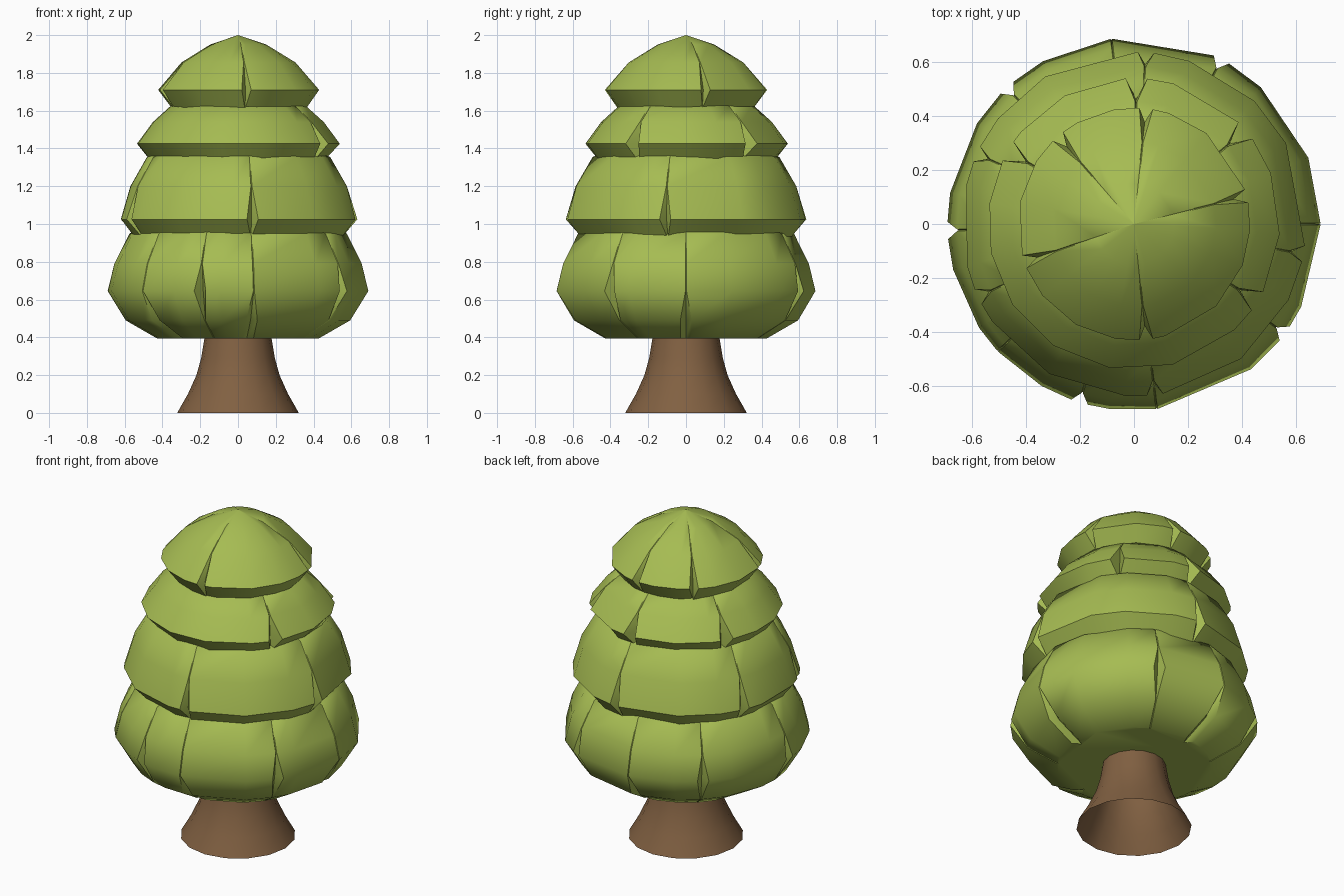
import bpy, bmesh, math, random
from mathutils import Vector

if "Cube" in bpy.data.objects:
    bpy.data.objects.remove(bpy.data.objects["Cube"])

random.seed(4)


def material(name, rgb):
    m = bpy.data.materials.new(name)
    m.diffuse_color = (*rgb, 1)
    m.use_nodes = True
    m.node_tree.nodes["Principled BSDF"].inputs["Base Color"].default_value = m.diffuse_color
    return m


leaf = material("leaf green", (0.38, 0.50, 0.085))
bark = material("bark brown", (0.22, 0.118, 0.054))


def finish(bm, name, mat, angle):
    bmesh.ops.recalc_face_normals(bm, faces=bm.faces)
    me = bpy.data.meshes.new(name)
    bm.to_mesh(me)
    bm.free()
    ob = bpy.data.objects.new(name, me)
    bpy.context.collection.objects.link(ob)
    me.materials.append(mat)
    bpy.ops.object.select_all(action='DESELECT')
    ob.select_set(True)
    bpy.context.view_layer.objects.active = ob
    bpy.ops.object.shade_smooth_by_angle(angle=math.radians(angle))
    return ob


def bridge(bm, rings):
    n = len(rings[0])
    for a, b in zip(rings, rings[1:]):
        for i in range(n):
            j = (i + 1) % n
            bm.faces.new((a[i], a[j], b[j], b[i]))


def tier(name, profile, notches, wobble=0.0, sides=15, peak=None):
    """Turned foliage layer; notches are (angle, ring, depth, half width)."""
    cols = []
    for k in range(sides):
        a = 360 * k / sides + random.uniform(-4, 4)
        if all(abs((a - t[0] + 180) % 360 - 180) > 9 for t in notches):
            cols.append((a % 360, None, 0))
    for t in notches:
        cols += [((t[0] + 0.01 * s) % 360, t, s) for s in (-1, 0, 1)]
    cols.sort(key=lambda c: c[0])
    drop = [random.uniform(-wobble, wobble) for _ in cols]
    bm = bmesh.new()
    rings = []
    for ri, (r, z) in enumerate(profile):
        ring = []
        for (a, t, s), d in zip(cols, drop):
            rad, ang = r, math.radians(a)
            if t:
                open_ = 1.0 if ri == t[1] or (t[1] == 1 and ri == 0 and peak is None and wobble == 0) else 0.1
                ang = math.radians(t[0]) + s * t[3] * open_ / r
                if s == 0:
                    rad -= t[2] * open_
            ring.append(bm.verts.new((rad * math.cos(ang), rad * math.sin(ang),
                                      z + (d if ri == 0 else 0))))
        rings.append(ring)
    bridge(bm, rings)
    bm.faces.new(rings[0])
    if peak:
        tip = bm.verts.new((0, 0, peak))
        top = rings[-1]
        for i in range(len(top)):
            bm.faces.new((top[i], top[(i + 1) % len(top)], tip))
    else:
        bm.faces.new(rings[-1])
    return finish(bm, name, leaf, 46)


def cuts(angles, ring, depth, width):
    return [(a, ring, depth, width) for a in angles]


# Foliage layers, bottom to top
tier("foliage_bottom",
     [(0.43, 0.395), (0.595, 0.49), (0.69, 0.645), (0.655, 0.79), (0.575, 0.95), (0.45, 1.0)],
     cuts((62, 133, 182, 253, 324), 2, 0.06, 0.032) + cuts((0, 97, 223, 277), 1, 0.05, 0.03))
tier("foliage_lower_middle",
     [(0.56, 0.935), (0.637, 1.025), (0.585, 1.2), (0.495, 1.355), (0.36, 1.40)],
     cuts((86, 156, 205, 277, 350), 1, 0.045, 0.03), 0.01)
tier("foliage_upper_middle",
     [(0.47, 1.34), (0.54, 1.425), (0.455, 1.54), (0.36, 1.625), (0.25, 1.65)],
     cuts((40, 89, 150, 328), 1, 0.08, 0.04), 0.012)
tier("foliage_top",
     [(0.365, 1.62), (0.43, 1.71), (0.305, 1.855), (0.15, 1.95)],
     cuts((14, 84, 131, 199, 276), 1, 0.05, 0.025), 0.005, peak=2.0)

# Flared trunk, open underneath
bm = bmesh.new()
rings = [[bm.verts.new((r * math.cos(k * math.tau / 16), r * math.sin(k * math.tau / 16), z))
          for k in range(16)]
         for r, z in [(0.322, 0), (0.265, 0.10), (0.22, 0.20), (0.195, 0.29), (0.175, 0.41)]]
bridge(bm, rings)
finish(bm, "trunk", bark, 40)
